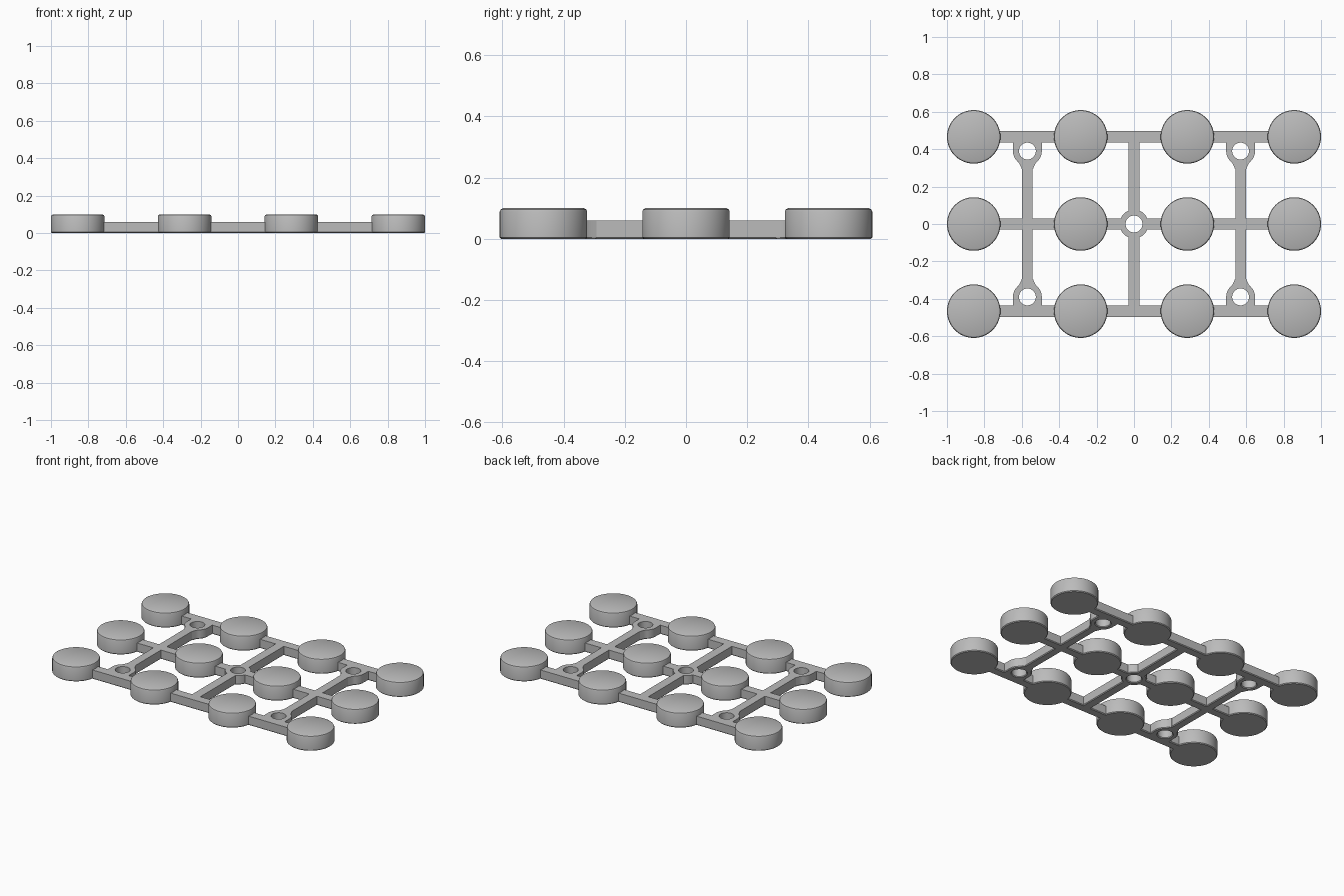
import bpy, bmesh, math

cube = bpy.data.objects.get("Cube")
if cube:
    bpy.data.objects.remove(cube, do_unlink=True)

grey = bpy.data.materials.new("plain_grey")
grey.use_nodes = True
grey.diffuse_color = (0.5, 0.5, 0.5, 1)
grey.node_tree.nodes["Principled BSDF"].inputs["Base Color"].default_value = (0.5, 0.5, 0.5, 1)

LIP, THICK, HOLE = 0.005, 0.06, 0.045
ROW, COL_IN, COL_OUT = 0.466, 0.285, 0.857
BOSS_X, BOSS_Y = 0.57, 0.39


def skin(name, rings, centre=(0, 0), hollow=False):
    """Join rings of points into a solid: capped at both ends, or looped round a hole."""
    bm = bmesh.new()
    rows = [[bm.verts.new(p) for p in ring] for ring in rings]
    pairs = list(zip(rows, rows[1:]))
    if hollow:
        pairs.append((rows[-1], rows[0]))
    else:
        bm.faces.new(rows[0])
        bm.faces.new(rows[-1])
    n = len(rows[0])
    for a, b in pairs:
        for i in range(n):
            j = (i + 1) % n
            bm.faces.new((a[i], a[j], b[j], b[i]))
    bmesh.ops.recalc_face_normals(bm, faces=bm.faces[:])
    mesh = bpy.data.meshes.new(name)
    bm.to_mesh(mesh)
    bm.free()
    mesh.materials.append(grey)
    ob = bpy.data.objects.new(name, mesh)
    ob.location = (*centre, 0)
    bpy.context.collection.objects.link(ob)
    bpy.ops.object.select_all(action="DESELECT")
    ob.select_set(True)
    bpy.context.view_layer.objects.active = ob
    bpy.ops.object.shade_smooth_by_angle(angle=math.radians(30))
    return ob


def polar(radius, z, n=64):
    """Ring whose radius is given by a function of the angle."""
    angles = [2 * math.pi * i / n for i in range(n)]
    return [(radius(a) * math.cos(a), radius(a) * math.sin(a), z) for a in angles]


def bar(name, x0, x1, y0, y1):
    rings = []
    for inset, z in ((LIP, 0), (0, LIP), (0, THICK)):
        a, b, c, d = x0 + inset, x1 - inset, y0 + inset, y1 - inset
        rings.append([(a, c, z), (b, c, z), (b, d, z), (a, d, z)])
    return skin(name, rings)


def boss(name, centre, outline):
    """Plate with a round hole through it."""
    rings = [polar(lambda a: outline(a) - LIP, 0), polar(outline, LIP), polar(outline, THICK),
             polar(lambda a: HOLE, THICK), polar(lambda a: HOLE, LIP),
             polar(lambda a: HOLE + LIP, 0)]
    return skin(name, rings, centre, hollow=True)


def teardrop(a):
    """Square shoulders towards the rail, flared neck towards the strut."""
    r, c, s = 0.077, math.cos(a), math.sin(a)
    if s >= 0:
        return min(r / max(abs(c), 1e-6), 0.08 / max(s, 1e-6))
    down = math.degrees(math.acos(min(1, -s)))
    if down < 15.6:
        return 0.1 / -s
    return r + 0.027 * max(0, (40 - down) / 24.4) ** 2


# Round buttons with chamfered rims
profile = ((0.138, 0), (0.143, LIP), (0.143, 0.089), (0.140, 0.096), (0.132, 0.1))
for y in (-ROW, 0, ROW):
    for x in (-COL_OUT, -COL_IN, COL_IN, COL_OUT):
        skin("button", [polar(lambda a, r=r: r, z, 72) for r, z in profile], (x, y))

# Long outer rails and the split centre bars
for s in (-1, 1):
    bar("outer_rail", -COL_OUT, COL_OUT, s * ROW - 0.03, s * ROW + 0.03)
    lo, hi = sorted((s * 0.055, s * COL_OUT))
    bar("middle_rail", lo, hi, -0.03, 0.03)
    lo, hi = sorted((s * 0.055, s * ROW))
    bar("centre_strut", -0.03, 0.03, lo, hi)
    bar("side_strut", s * BOSS_X - 0.028, s * BOSS_X + 0.028, -0.31, 0.31)

# Screw bosses
boss("centre_boss", (0, 0), lambda a: 0.077)
for x in (-BOSS_X, BOSS_X):
    for s in (-1, 1):
        boss("side_boss", (x, s * BOSS_Y), lambda a, s=s: teardrop(s * a % (2 * math.pi)))
